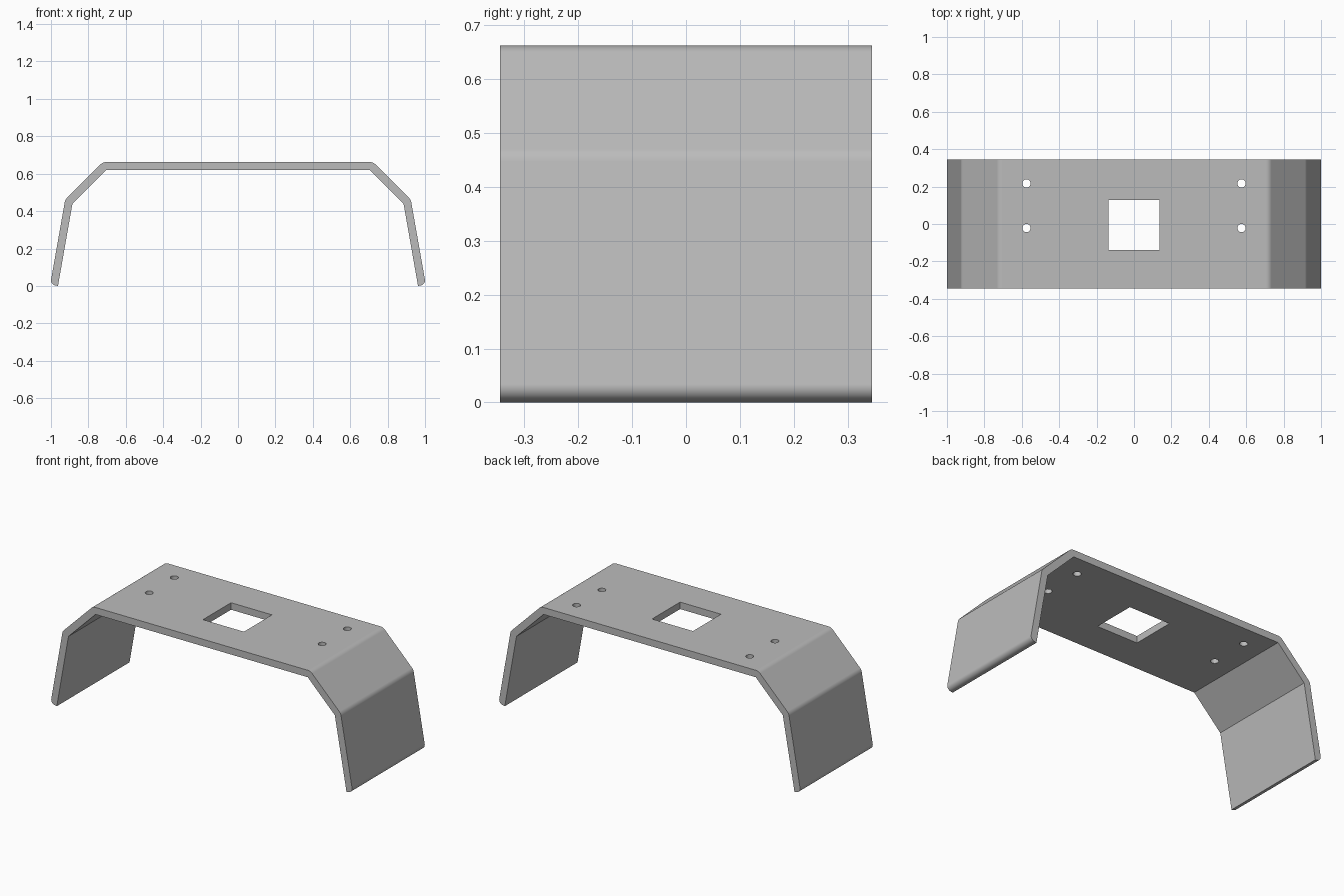
import bpy, bmesh
from math import cos, sin, tan, radians
from mathutils import Vector

cube = bpy.data.objects.get("Cube")
if cube:
    bpy.data.objects.remove(cube, do_unlink=True)

THICK, HALF_DEPTH, TOP = 0.042, 0.345, 0.662
LEG = radians(10)          # lean of the legs
FILLET = 0.027             # rounding at the foot

grey = bpy.data.materials.new("plain grey")
grey.use_nodes = True
grey.diffuse_color = (0.5, 0.5, 0.5, 1)
grey.node_tree.nodes["Principled BSDF"].inputs["Base Color"].default_value = (0.5, 0.5, 0.5, 1)


def arc(centre, radius, start, end, steps):
    angles = [start + (end - start) * i / steps for i in range(steps + 1)]
    return [centre + radius * Vector((cos(a), sin(a))) for a in angles]


# Half profile of the bent sheet: sharp inner bends, rounded outer bends
shoulder = Vector((0.705, TOP - THICK))
elbow = shoulder + Vector((0.18, -0.18))
foot = Vector((elbow.x + elbow.y * tan(LEG), 0))
outward = Vector((cos(LEG), sin(LEG)))
upward = Vector((-sin(LEG), cos(LEG)))
foot_centre = foot + outward * (THICK - FILLET) + upward * FILLET

half = arc(shoulder, THICK, radians(90), radians(45), 8)
half += arc(elbow, THICK, radians(45), LEG, 8)
half += arc(foot_centre, FILLET, LEG, LEG - radians(90), 8)
half += [foot, elbow, shoulder]
profile = half + [Vector((-p.x, p.y)) for p in reversed(half)]

# Extrude the profile along the depth
bm = bmesh.new()
face = bm.faces.new([bm.verts.new((p.x, -HALF_DEPTH, p.y)) for p in profile])
moved = bmesh.ops.extrude_face_region(bm, geom=[face])["geom"]
bmesh.ops.translate(bm, vec=(0, 2 * HALF_DEPTH, 0),
                    verts=[v for v in moved if isinstance(v, bmesh.types.BMVert)])
bmesh.ops.recalc_face_normals(bm, faces=bm.faces)
mesh = bpy.data.meshes.new("bent_bracket")
bm.to_mesh(mesh)
bm.free()
bracket = bpy.data.objects.new("bent_bracket", mesh)
bpy.context.collection.objects.link(bracket)
mesh.materials.append(grey)

# Cutters for the square window and the four screw holes
cutters = []
bpy.ops.mesh.primitive_cube_add(size=1, location=(0, -0.005, TOP))
window = bpy.context.object
window.name = "window_cutter"
window.scale = (0.272, 0.266, 0.3)
cutters.append(window)
for x in (-0.575, 0.575):
    for y in (-0.022, 0.217):
        bpy.ops.mesh.primitive_cylinder_add(vertices=32, radius=0.022, depth=0.3,
                                            location=(x, y, TOP))
        bpy.context.object.name = "screw_hole_cutter"
        cutters.append(bpy.context.object)

bpy.ops.object.select_all(action="DESELECT")
bpy.context.view_layer.objects.active = bracket
bracket.select_set(True)
for cutter in cutters:
    cutter.hide_render = True
    cut = bracket.modifiers.new("cut", "BOOLEAN")
    cut.operation, cut.solver, cut.object = "DIFFERENCE", "EXACT", cutter
    bpy.ops.object.modifier_apply(modifier=cut.name)
for cutter in cutters:
    bpy.data.objects.remove(cutter, do_unlink=True)

# Smooth bends, crisp edges, flat large faces
bpy.ops.object.shade_smooth_by_angle(angle=radians(30))
weighted = bracket.modifiers.new("weighted_normals", "WEIGHTED_NORMAL")
weighted.keep_sharp = True
